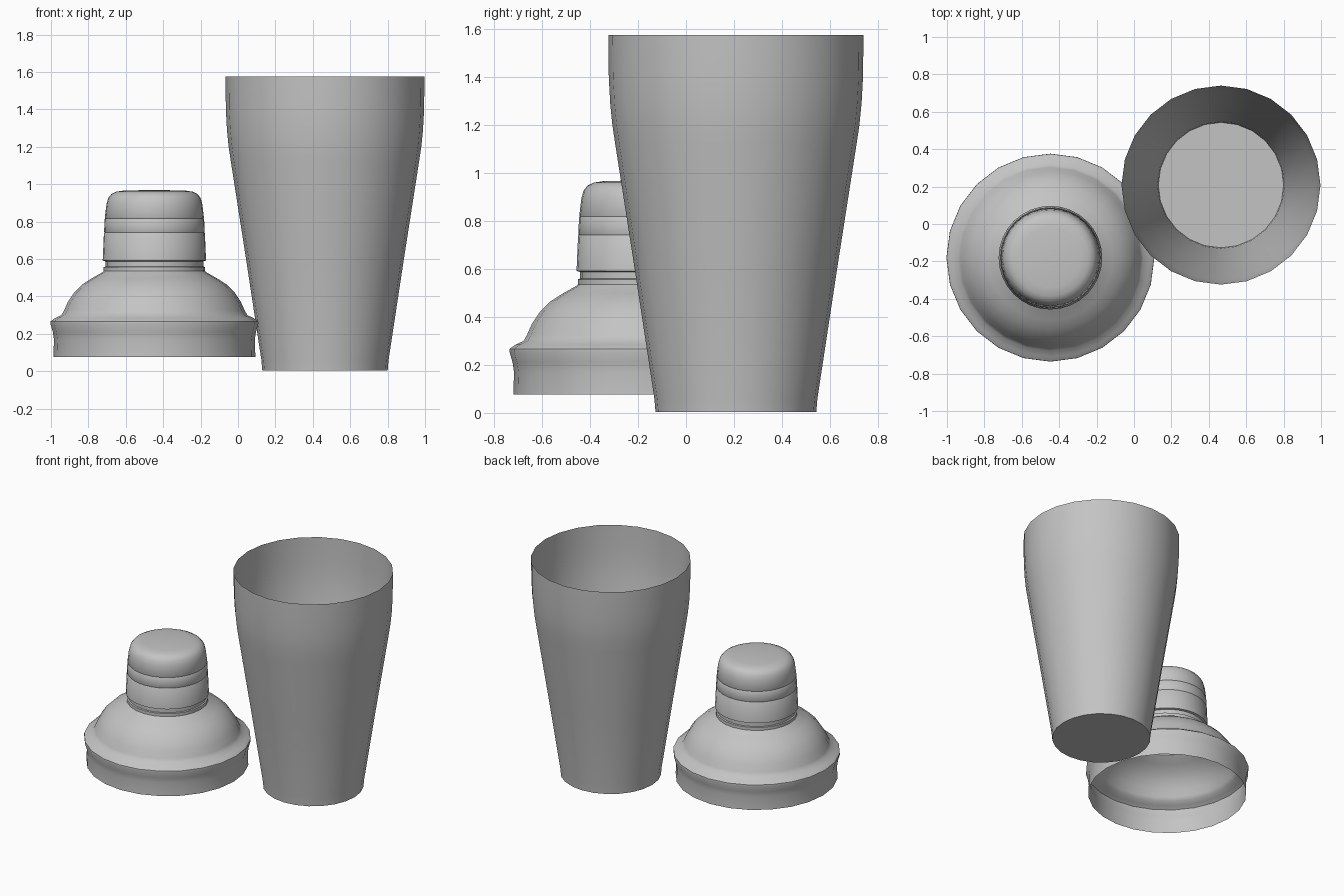
import bpy, bmesh, math

if "Cube" in bpy.data.objects:
    bpy.data.objects.remove(bpy.data.objects["Cube"])

steel = bpy.data.materials.new("brushed_steel")
steel.diffuse_color = (0.55, 0.55, 0.55, 1)
steel.use_nodes = True
steel.node_tree.nodes["Principled BSDF"].inputs["Base Color"].default_value = steel.diffuse_color


def lathe(name, profile, centre, sides):
    """Revolve (radius, z) points round a vertical axis; radius 0 closes the end."""
    bm = bmesh.new()
    rings = []
    for r, z in profile:
        if r == 0:
            rings.append([bm.verts.new((0, 0, z))])
        else:
            rings.append([bm.verts.new((r * math.cos(2 * math.pi * i / sides),
                                        r * math.sin(2 * math.pi * i / sides), z))
                          for i in range(sides)])
    for a, b in zip(rings, rings[1:]):
        for i in range(sides):
            j = (i + 1) % sides
            if len(a) == 1:
                bm.faces.new((a[0], b[j], b[i]))
            elif len(b) == 1:
                bm.faces.new((a[i], a[j], b[0]))
            else:
                bm.faces.new((a[i], a[j], b[j], b[i]))
    mesh = bpy.data.meshes.new(name)
    bm.to_mesh(mesh)
    bm.free()
    mesh.materials.append(steel)
    obj = bpy.data.objects.new(name, mesh)
    obj.location = (centre[0], centre[1], 0)
    bpy.context.collection.objects.link(obj)
    bpy.ops.object.select_all(action='DESELECT')
    obj.select_set(True)
    bpy.context.view_layer.objects.active = obj
    bpy.ops.object.shade_smooth_by_angle(angle=math.radians(40))
    return obj


CUP = (0.465, 0.208)
LID = (-0.447, -0.18)

# Open tapered tumbler, thin sheet wall with a flat base
lathe("tumbler", [(0, 0.003), (0.335, 0.003), (0.34, 0.06), (0.422, 0.6), (0.503, 1.12),
                  (0.515, 1.2), (0.524, 1.29), (0.53, 1.4), (0.532, 1.575)], CUP, 24)

# Domed strainer lid: straight skirt, rolled rim, dome and short neck, open underneath
lathe("domed_lid", [(0.54, 0.077), (0.537, 0.17), (0.543, 0.21), (0.556, 0.255),
                    (0.555, 0.267), (0.53, 0.285), (0.497, 0.3), (0.483, 0.325),
                    (0.463, 0.37), (0.43, 0.42), (0.385, 0.465), (0.335, 0.497),
                    (0.28, 0.528), (0.271, 0.535), (0.271, 0.557), (0.262, 0.56),
                    (0.262, 0.6)], LID, 24)

# Rounded cap with two fine grooves
lathe("cap", [(0.262, 0.588), (0.277, 0.592), (0.276, 0.6), (0.27, 0.738),
              (0.267, 0.742), (0.269, 0.746), (0.266, 0.814), (0.263, 0.818),
              (0.265, 0.822), (0.256, 0.895), (0.247, 0.927), (0.23, 0.948),
              (0.205, 0.96), (0.16, 0.967), (0, 0.969)], LID, 32)
